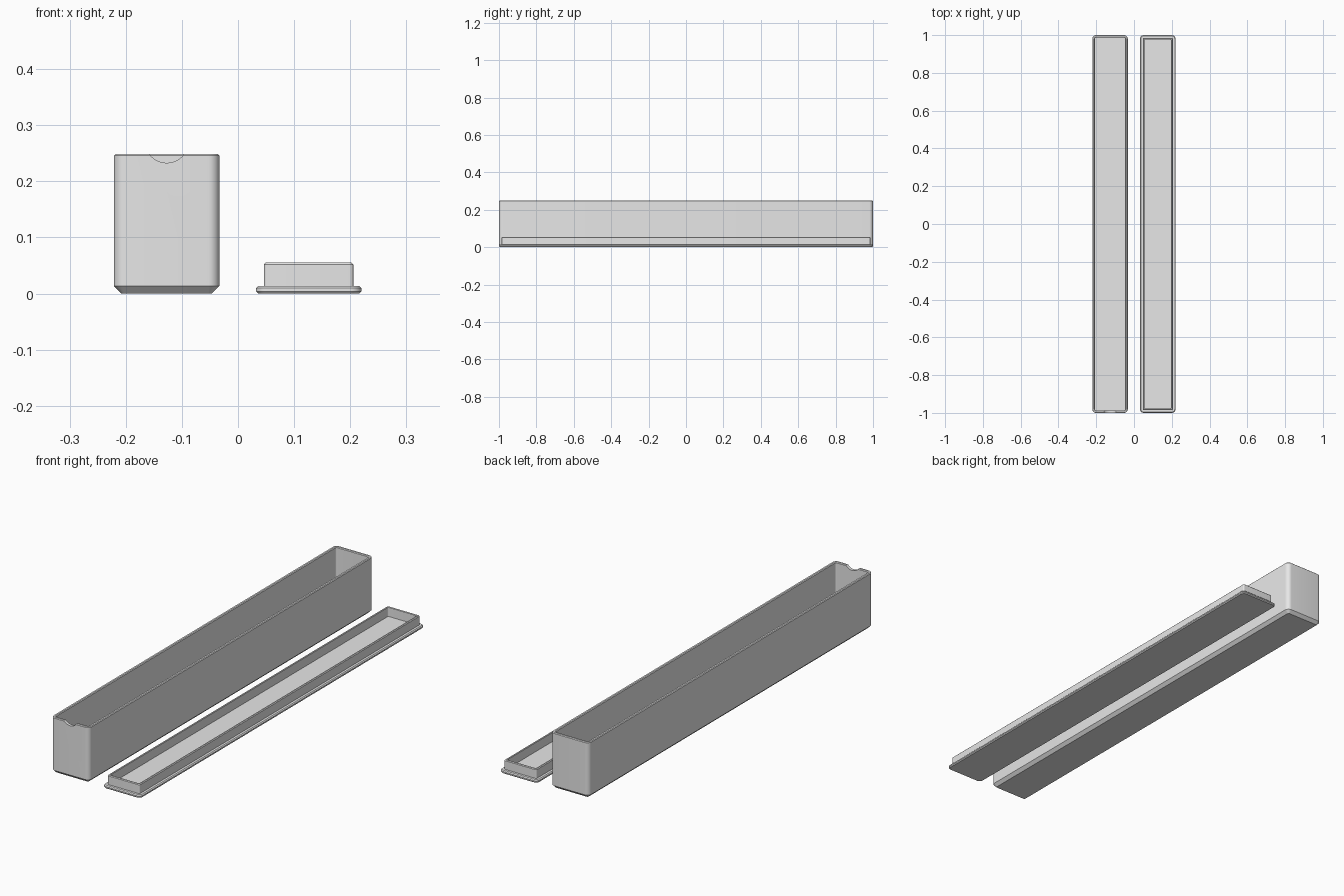
import bpy, bmesh, math

if "Cube" in bpy.data.objects:
    bpy.data.objects.remove(bpy.data.objects["Cube"], do_unlink=True)

grey = bpy.data.materials.new("light grey")
grey.use_nodes = True
grey.diffuse_color = (0.8, 0.8, 0.8, 1)
grey.node_tree.nodes["Principled BSDF"].inputs["Base Color"].default_value = grey.diffuse_color

HALF_X, HALF_Y, RADIUS = 0.094, 1.0, 0.02   # shared footprint
CENTRE = 0.127                              # offset of each piece from the middle
WALL, EDGE = 0.0135, 0.003                  # wall thickness, small edge break


def ring(bm, inset, z, steps=8):
    """Rounded rectangle, counterclockwise, set in from the footprint."""
    r = max(RADIUS - inset, 0.006)
    verts = []
    for k, (sx, sy) in enumerate([(1, 1), (-1, 1), (-1, -1), (1, -1)]):
        cx, cy = sx * (HALF_X - inset - r), sy * (HALF_Y - inset - r)
        for i in range(steps + 1):
            a = (k + i / steps) * math.pi / 2
            verts.append(bm.verts.new((cx + r * math.cos(a), cy + r * math.sin(a), z)))
    return verts


def loft(name, x, profile):
    """Skin a profile of (inset, height) pairs and cap both ends."""
    bm = bmesh.new()
    rings = [ring(bm, inset, z) for inset, z in profile]
    for lower, upper in zip(rings, rings[1:]):
        n = len(lower)
        for i in range(n):
            j = (i + 1) % n
            bm.faces.new((lower[i], lower[j], upper[j], upper[i]))
    bm.faces.new(rings[0][::-1])
    bm.faces.new(rings[-1])
    mesh = bpy.data.meshes.new(name)
    bm.to_mesh(mesh)
    bm.free()
    mesh.materials.append(grey)
    obj = bpy.data.objects.new(name, mesh)
    obj.location.x = x
    bpy.context.collection.objects.link(obj)
    return obj


def activate(obj):
    bpy.ops.object.select_all(action='DESELECT')
    obj.select_set(True)
    bpy.context.view_layer.objects.active = obj


# Deep open box with a chamfered base
TOP = 0.249
box = loft("box", -CENTRE, [
    (WALL, 0), (0, WALL), (0, TOP - EDGE), (EDGE, TOP),
    (WALL - EDGE, TOP), (WALL, TOP - EDGE), (WALL, WALL)])

# Thumb notch in the front wall
bpy.ops.mesh.primitive_cylinder_add(
    vertices=64, radius=0.0386, depth=0.06,
    location=(-CENTRE, -HALF_Y, 0.2716), rotation=(math.pi / 2, 0, 0))
cutter = bpy.context.object
cutter.name = "notch_cutter"
cutter.data.materials.append(grey)
cutter.hide_render = True
activate(box)
notch = box.modifiers.new("notch", 'BOOLEAN')
notch.operation = 'DIFFERENCE'
notch.solver = 'EXACT'
notch.object = cutter
bpy.ops.object.modifier_apply(modifier=notch.name)
bpy.data.objects.remove(cutter, do_unlink=True)

# Lid lying upside down: flange, raised lip and recessed floor
LIP, LIP_TOP, LIP_WALL = 0.0145, 0.055, 0.009
lid = loft("lid", CENTRE - 0.001, [
    (EDGE + 0.001, 0), (0.001, EDGE), (0, EDGE + 0.001),
    (0, WALL - EDGE - 0.001), (0.001, WALL - EDGE), (EDGE + 0.001, WALL),
    (LIP, WALL), (LIP, LIP_TOP - EDGE), (LIP + EDGE, LIP_TOP),
    (LIP + LIP_WALL - EDGE / 2, LIP_TOP), (LIP + LIP_WALL, LIP_TOP - EDGE / 2),
    (LIP + LIP_WALL, WALL)])

for part in (box, lid):
    activate(part)
    bpy.ops.object.shade_smooth_by_angle(angle=math.radians(30))
